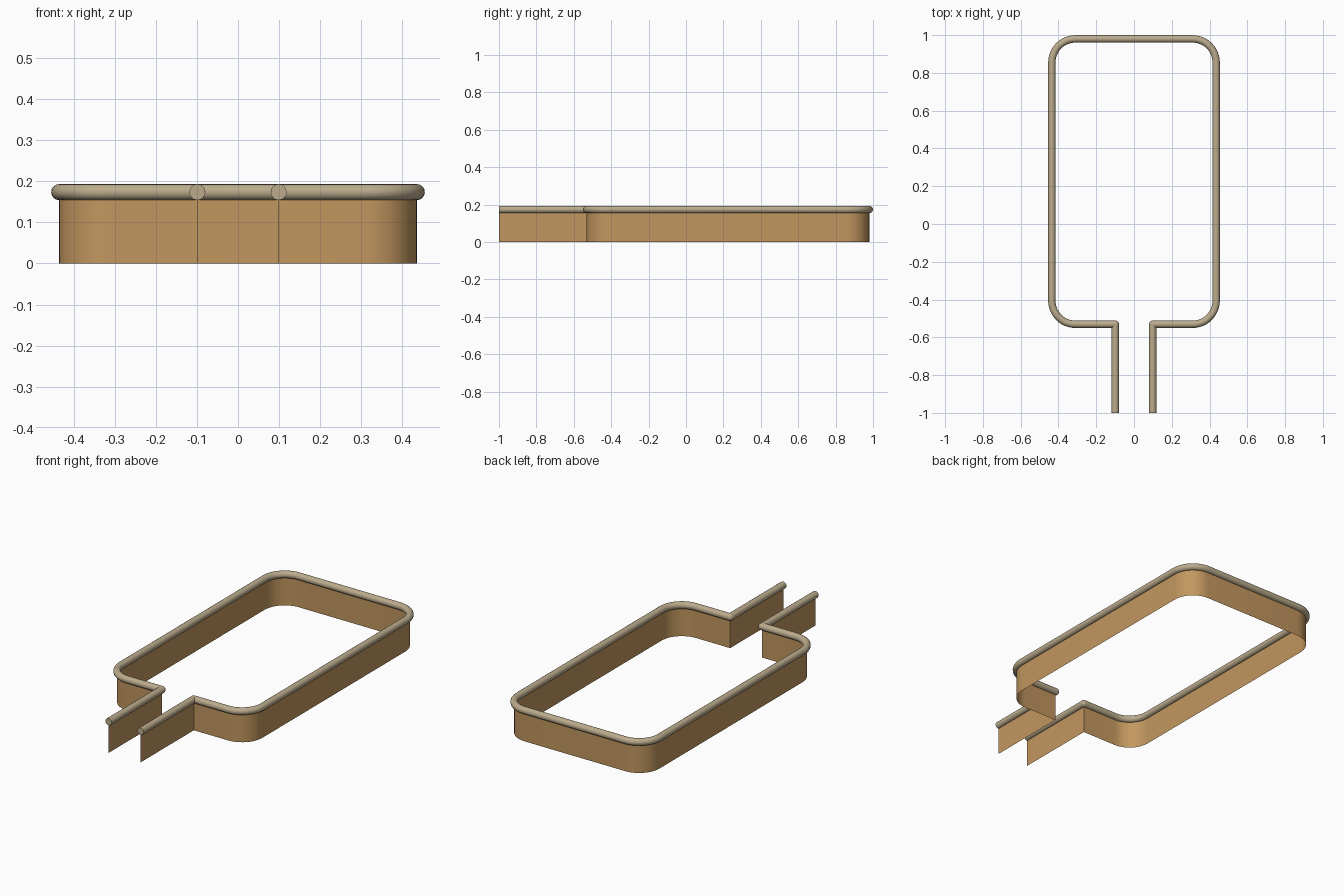
import bpy, bmesh
from math import sin, cos, pi, radians
from mathutils import Vector

if "Cube" in bpy.data.objects:
    bpy.data.objects.remove(bpy.data.objects["Cube"])

HALF_W, BACK, FRONT, END = 0.435, 0.98, -0.531, -1.0
NECK, CORNER, TUBE, RIM_Z = 0.099, 0.125, 0.0195, 0.1735


def material(name, rgb):
    m = bpy.data.materials.new(name)
    m.use_nodes = True
    m.diffuse_color = (*rgb, 1)
    bsdf = m.node_tree.nodes["Principled BSDF"]
    bsdf.inputs["Base Color"].default_value = (*rgb, 1)
    bsdf.inputs["Roughness"].default_value = 0.7
    return m


wall_brown = material("warm brown", (0.54, 0.31, 0.115))
rim_tan = material("pale tan", (0.50, 0.41, 0.265))


def arc(cx, cy, start, steps=12):
    """Quarter turn, counter-clockwise from the start angle."""
    angles = [start + pi / 2 * i / steps for i in range(steps + 1)]
    return [Vector((cx + CORNER * cos(a), cy + CORNER * sin(a), 0)) for a in angles]


def finish(obj, mat):
    bpy.ops.object.select_all(action='DESELECT')
    obj.select_set(True)
    bpy.context.view_layer.objects.active = obj
    if obj.type == 'CURVE':
        bpy.ops.object.convert(target='MESH')
        obj = bpy.context.object
    obj.data.materials.clear()
    obj.data.materials.append(mat)
    bpy.ops.object.shade_smooth_by_angle(angle=radians(35))


# Centre line: one half of the loop, then its mirror image
half = [Vector((NECK, FRONT, 0))]
half += arc(HALF_W - CORNER, FRONT + CORNER, -pi / 2)
half += arc(HALF_W - CORNER, BACK - CORNER, 0)
loop = half + [Vector((-p.x, p.y, 0)) for p in reversed(half)]
tails = [Vector((s * NECK, END, 0)) for s in (1, -1)]

# Thin upright wall along the whole path
bm = bmesh.new()
columns = [(bm.verts.new(p), bm.verts.new(p + Vector((0, 0, RIM_Z))))
           for p in [tails[0]] + loop + [tails[1]]]
for (a, b), (c, d) in zip(columns, columns[1:]):
    bm.faces.new((a, c, d, b))
mesh = bpy.data.meshes.new("wall")
bm.to_mesh(mesh)
bm.free()
wall = bpy.data.objects.new("wall", mesh)
bpy.context.collection.objects.link(wall)
finish(wall, wall_brown)


# Round rim along the top edge
def tube(name, points):
    curve = bpy.data.curves.new(name, 'CURVE')
    curve.dimensions = '3D'
    curve.bevel_depth = TUBE
    curve.bevel_resolution = 6
    curve.use_fill_caps = True
    spline = curve.splines.new('POLY')
    spline.points.add(len(points) - 1)
    for sp, p in zip(spline.points, points):
        sp.co = (p.x, p.y, RIM_Z, 1)
    obj = bpy.data.objects.new(name, curve)
    bpy.context.collection.objects.link(obj)
    finish(obj, rim_tan)


tube("rim_loop", loop)
for side, joint, tail in (("left", loop[0], tails[0]), ("right", loop[-1], tails[1])):
    tube(side + "_channel_rim", [joint, tail])
    # Rounded elbow where the channel meets the loop
    bpy.ops.mesh.primitive_uv_sphere_add(segments=24, ring_count=12, radius=TUBE,
                                         location=(joint.x, joint.y, RIM_Z))
    elbow = bpy.context.object
    elbow.name = side + "_rim_elbow"
    finish(elbow, rim_tan)
